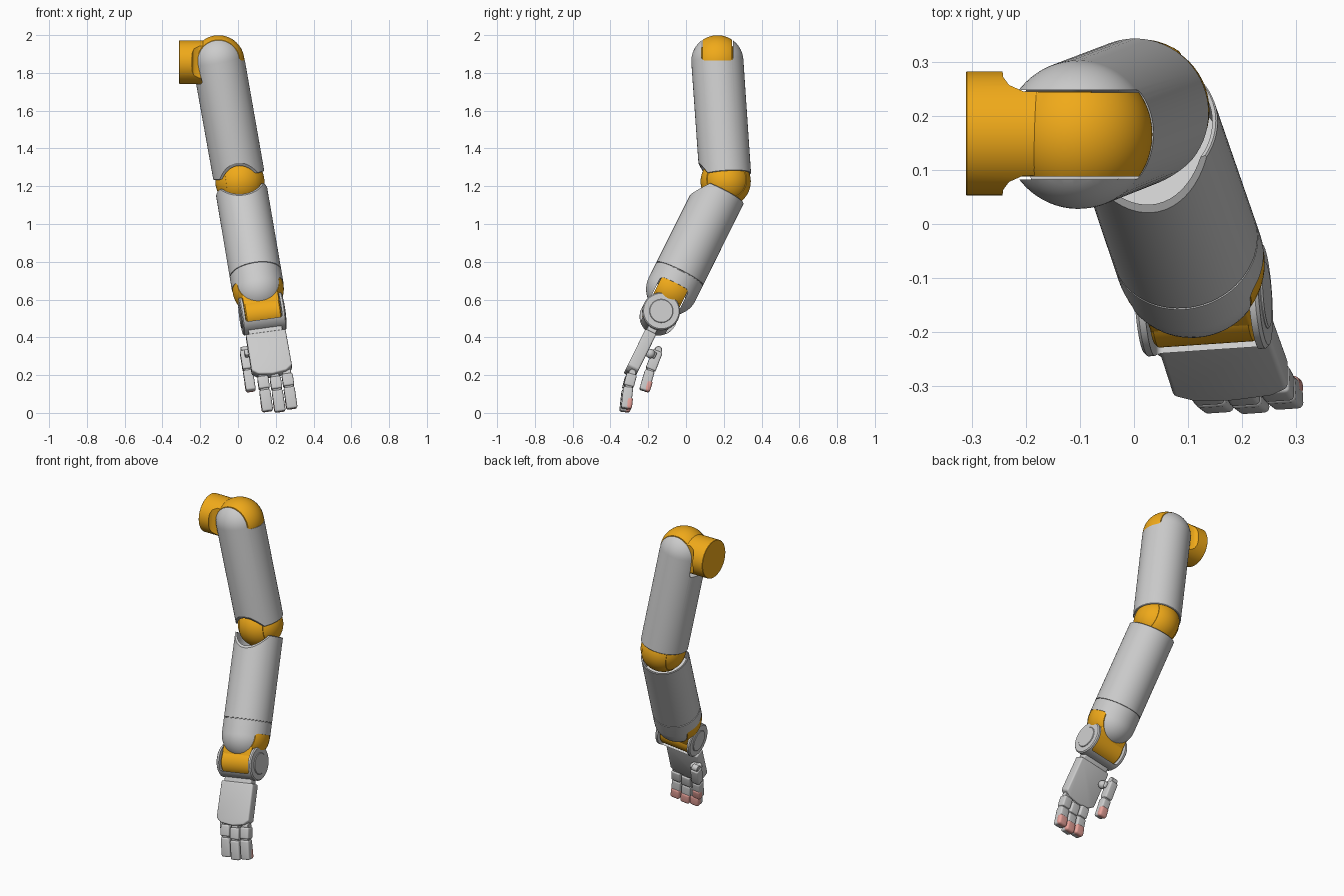
import bpy, bmesh, math
from mathutils import Matrix, Vector

if "Cube" in bpy.data.objects:
    bpy.data.objects.remove(bpy.data.objects["Cube"])

ORANGE = bpy.data.materials.new("orange")
ORANGE.diffuse_color = (0.87, 0.40, 0.01, 1)
ORANGE.use_nodes = True
ORANGE.node_tree.nodes["Principled BSDF"].inputs["Base Color"].default_value = ORANGE.diffuse_color
PINK = bpy.data.materials.new("pink")
PINK.diffuse_color = (0.80, 0.36, 0.32, 1)
PINK.use_nodes = True
PINK.node_tree.nodes["Principled BSDF"].inputs["Base Color"].default_value = PINK.diffuse_color


def T(x, y, z):
    return Matrix.Translation((x, y, z))


def R(deg, axis):
    return Matrix.Rotation(math.radians(deg), 4, axis)


def frame(origin, down):
    """Limb frame: local z runs up the limb, x along the hinge, y to the back."""
    u = -Vector(down).normalized()
    h = Vector((1, 0, 0))
    h = (h - u * h.dot(u)).normalized()
    m = Matrix((h, u.cross(h), u)).transposed().to_4x4()
    return T(*origin) @ m


def finish(name, bm, m, mat=None):
    bmesh.ops.recalc_face_normals(bm, faces=bm.faces)
    me = bpy.data.meshes.new(name)
    bm.to_mesh(me)
    bm.free()
    ob = bpy.data.objects.new(name, me)
    ob.matrix_world = m
    bpy.context.collection.objects.link(ob)
    if mat:
        me.materials.append(mat)
    return ob


def lathe(name, m, profile, mat=None, seg=64):
    bm = bmesh.new()
    vs = [bm.verts.new((r, 0, z)) for r, z in profile]
    es = [bm.edges.new(p) for p in zip(vs, vs[1:])]
    bmesh.ops.spin(bm, geom=vs + es, axis=(0, 0, 1), cent=(0, 0, 0), steps=seg, angle=2 * math.pi)
    bmesh.ops.remove_doubles(bm, verts=bm.verts, dist=1e-5)
    return finish(name, bm, m, mat)


def arc(r, z, a0, a1, n=16):
    out = []
    for i in range(n + 1):
        a = math.radians(a0 + (a1 - a0) * i / n)
        out.append((max(0.0, r * math.cos(a)) if abs(math.cos(a)) > 1e-6 else 0.0, z + r * math.sin(a)))
    return out


def sphere(name, m, r, mat=None):
    return lathe(name, m, arc(r, 0, 90, -90, 32), mat)


def rod(name, m, r, h, mat=None, c=0.006):
    """Cylinder along local x with slightly broken edges."""
    pro = [(0, -h), (r - c, -h), (r, -h + c), (r, h - c), (r - c, h), (0, h)]
    return lathe(name, m @ R(90, 'Y'), pro, mat)


def prism(name, m, pts, half, bevel=0, mat=None):
    """Outline in local x, z extruded both ways along local y."""
    bm = bmesh.new()
    f = bm.faces.new([bm.verts.new((x, -half, z)) for x, z in pts])
    g = bmesh.ops.extrude_face_region(bm, geom=[f])
    bmesh.ops.translate(bm, vec=(0, 2 * half, 0), verts=[v for v in g["geom"] if isinstance(v, bmesh.types.BMVert)])
    bmesh.ops.recalc_face_normals(bm, faces=bm.faces)
    if bevel:
        bmesh.ops.bevel(bm, geom=list(bm.edges), offset=bevel, segments=4, profile=0.5, affect='EDGES')
    return finish(name, bm, m, mat)


def box(name, m, lo, hi, bevel=0, mat=None):
    pts = [(lo[0], lo[2]), (hi[0], lo[2]), (hi[0], hi[2]), (lo[0], hi[2])]
    return prism(name, m @ T(0, (lo[1] + hi[1]) / 2, 0), pts, (hi[1] - lo[1]) / 2, bevel, mat)


def boolean(ob, cutter, op='DIFFERENCE'):
    cutter.hide_render = True
    mod = ob.modifiers.new("cut", 'BOOLEAN')
    mod.operation, mod.solver, mod.object = op, 'EXACT', cutter
    bpy.context.view_layer.update()
    bpy.context.view_layer.objects.active = ob
    bpy.ops.object.modifier_apply(modifier=mod.name)
    bpy.data.objects.remove(cutter)


RAD = 0.138
SHOULDER = (-0.103, 0.166, 1.862)
ELBOW = (0.01, 0.21, 1.225)
S = T(*SHOULDER)
U = frame(SHOULDER, Vector(ELBOW) - Vector(SHOULDER))
F = frame(ELBOW, (0.15, -0.44, -0.885))
W = F @ T(0, 0, -0.644)
H = F @ T(0, 0, -0.792)

# Shoulder: round mount necking down to a slab, and ball slice
mount = rod("shoulder_mount", T(-0.195, 0.168, 1.857), 0.115, 0.117, ORANGE, 0.002)
side = [(-0.33, 0.13), (-0.245, 0.13), (-0.243, 0.105), (-0.232, 0.09), (-0.205, 0.078), (-0.05, 0.078)]
boolean(mount, prism("cutter", T(0, 0.168, 1.857) @ R(90, 'X'), side + [(x, -y) for x, y in side[::-1]], 0.2), 'INTERSECT')
ball = sphere("shoulder_joint", S, RAD - 0.0008, ORANGE)
boolean(ball, box("cutter", S, (-0.2, -0.078, -0.2), (0.2, 0.078, 0.2)), 'INTERSECT')

# Upper arm shell: domed top with slot, hollow bottom, front relief
upper = lathe("upper_arm_shell", U, arc(RAD, 0, 90, 0) + [
    (0.137, -0.612), (0.134, -0.615), (0.127, -0.612), (0.127, -0.48), (0, -0.48)])
boolean(upper, prism("cutter", S, [(-0.3, -0.122), (0.0, -0.122), (0.08, 0.004), (0.3, 0.004),
                                   (0.3, 0.3), (-0.3, 0.3)], 0.083, 0.016))
boolean(upper, prism("cutter", U @ R(90, 'Z'), [(-0.08, -0.631), (-0.2, -0.439), (-0.2, -0.7), (-0.08, -0.7)], 0.3))

# Elbow ball with raised centre slice
sphere("elbow_ball", F, 0.130, ORANGE)
band = sphere("elbow_band", F, 0.133, ORANGE)
boolean(band, box("cutter", F, (-0.08, -0.2, -0.2), (0.08, 0.2, 0.2)), 'INTERSECT')

# Forearm shell: hollow top with front relief, seam, domed end with slot
fore = lathe("forearm_shell", F, [
    (0, -0.2), (0.127, -0.2), (0.127, -0.065), (0.134, -0.062), (0.137, -0.065),
    (RAD, -0.551), (0.134, -0.552), (0.134, -0.555), (RAD, -0.556)] + arc(RAD, -0.644, 0, -90))
boolean(fore, prism("cutter", F @ R(90, 'Z'), [(-0.06, -0.049), (-0.2, -0.2326), (-0.2, 0.1), (-0.06, 0.1)], 0.3))
boolean(fore, box("cutter", W, (-0.3, -0.083, -0.3), (0.3, 0.083, 0.018), 0.02))

# Wrist ball slice and link into the yoke
wrist = sphere("wrist_ball", W, RAD - 0.002, ORANGE)
boolean(wrist, box("cutter", W, (-0.2, -0.078, -0.2), (0.2, 0.078, 0.2)), 'INTERSECT')
box("wrist_link", H, (-0.095, -0.078, -0.01), (0.095, 0.078, 0.15), 0.006, ORANGE)
rod("wrist_barrel", H, 0.085, 0.095, ORANGE)

# Hand yoke with round side caps
yoke = rod("hand_yoke", H, 0.1, 0.116)
boolean(yoke, box("cutter", H, (-0.098, -0.2, -0.068), (0.098, 0.2, 0.3), 0.012))
for s, n in ((-1, "left"), (1, "right")):
    rod("yoke_cap_" + n, H @ T(s * 0.114, 0, 0), 0.063, 0.006, None, 0.003)

# Palm
box("palm_neck", H, (-0.09, -0.026, -0.14), (0.09, 0.026, -0.08), 0.005)
prism("palm", H, [(-0.106, -0.12), (0.106, -0.12), (0.108, -0.335), (0.075, -0.36), (0, -0.37),
                  (-0.075, -0.36), (-0.108, -0.335)], 0.032, 0.009)


def finger(name, m, l1, l2, curl, w=0.029):
    """Two rounded segments, a knuckle pin and a soft pad at the tip."""
    m2 = m @ T(0, 0, -l1) @ R(curl, 'X')
    rod(name + "_knuckle", m, 0.02, w - 0.006, None, 0.003)
    box(name + "_proximal", m, (-w, -0.028, -l1 + 0.002), (w, 0.027, -0.006), 0.009)
    rod(name + "_middle_pin", m2, 0.02, w - 0.005, None, 0.003)
    box(name + "_distal", m2, (-w, -0.028, -l2), (w, 0.024, -0.003), 0.010)
    box(name + "_pad", m2, (-w - 0.001, -0.006, -l2 - 0.001), (w + 0.001, 0.029, -l2 + 0.062), 0.013, PINK)


# Three fingers and an opposed thumb
for n, x, z in (("inner", -0.054, -0.358), ("middle", 0.011, -0.370), ("outer", 0.076, -0.362)):
    finger(n + "_finger", H @ T(x, 0.008, z) @ R(12, 'X'), 0.075, 0.118, 8)
finger("thumb", H @ T(-0.12, 0.078, -0.16) @ R(5, 'X'), 0.115, 0.115, 5, 0.026)
sphere("thumb_ball", H @ T(-0.085, 0.048, -0.2), 0.025)
box("thumb_arm", H, (-0.125, 0.02, -0.215), (-0.078, 0.08, -0.18), 0.008)

# Smooth shading with crisp edges
bpy.ops.object.select_all(action='SELECT')
bpy.context.view_layer.objects.active = upper
bpy.ops.object.shade_smooth_by_angle(angle=math.radians(32))
